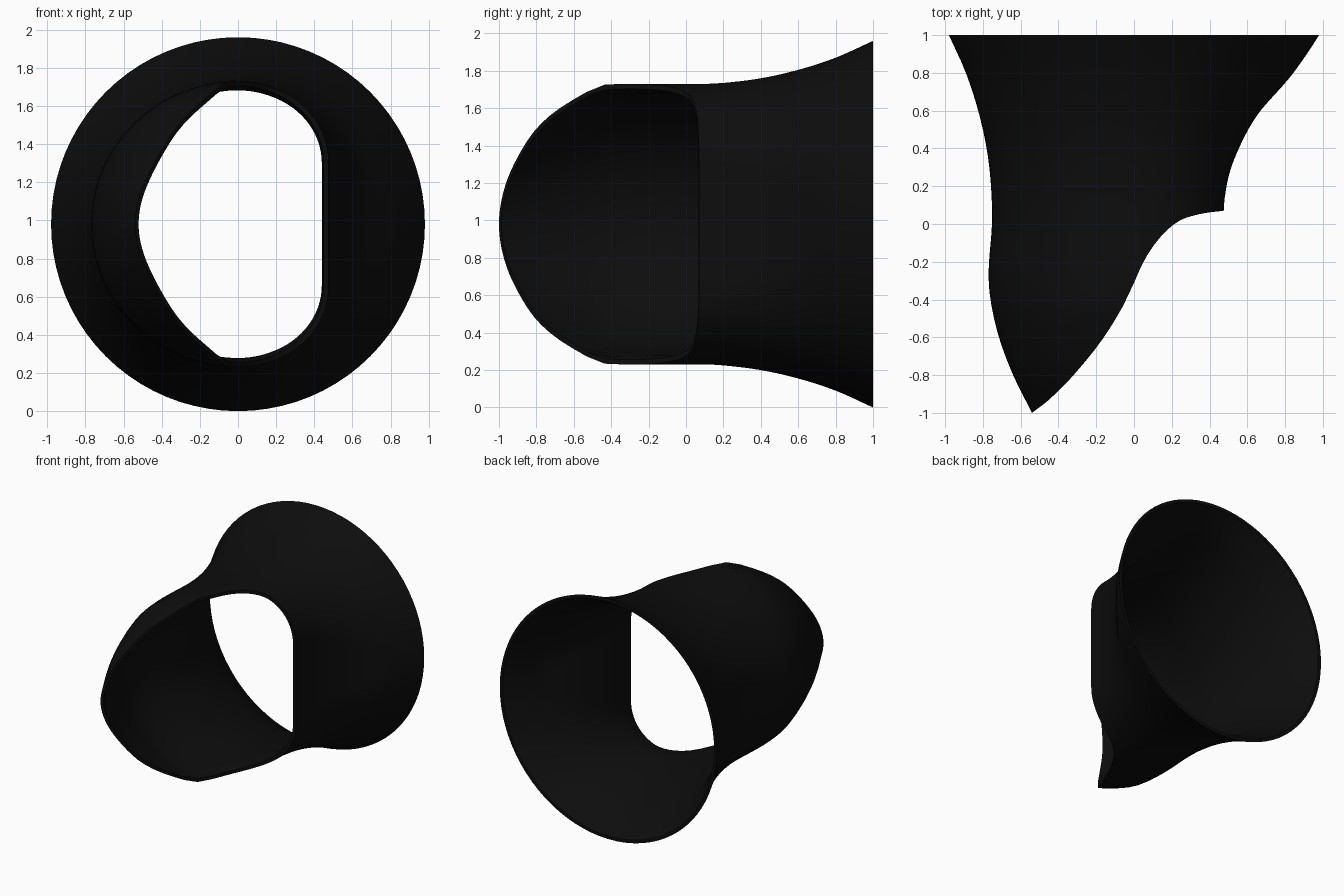
import bpy, bmesh, math

if "Cube" in bpy.data.objects:
    bpy.data.objects.remove(bpy.data.objects["Cube"])

AXIS_Z = 0.98


def curve(points):
    """Smooth cubic interpolation through (position, value) points."""
    n = len(points)
    slopes = []
    for i in range(n):
        a, b = points[max(i - 1, 0)], points[min(i + 1, n - 1)]
        slopes.append((b[1] - a[1]) / (b[0] - a[0]))

    def f(x):
        x = min(max(x, points[0][0]), points[-1][0])
        i = 0
        while i < n - 2 and x > points[i + 1][0]:
            i += 1
        (x0, v0), (x1, v1) = points[i], points[i + 1]
        d = x1 - x0
        t = (x - x0) / d
        return ((2 * t**3 - 3 * t**2 + 1) * v0 + (t**3 - 2 * t**2 + t) * d * slopes[i]
                + (3 * t**2 - 2 * t**3) * v1 + (t**3 - t**2) * d * slopes[i + 1])
    return f


# Section sizes along the tube: left width, right width, half height
left = curve([(-1, .54), (-.8, .64), (-.6, .715), (-.4, .76), (-.25, .77), (0, .752),
              (.2, .757), (.4, .78), (.6, .825), (.8, .89), (1, .98)])
right = curve([(-1, .475), (.07, .475), (.2, .49), (.3, .515), (.4, .555), (.5, .605),
               (.6, .67), (.77, .82), (.9, .915), (1, .98)])
height = curve([(-1, .42), (-.93, .48), (-.8, .59), (-.6, .685), (-.45, .745), (-.35, .75),
                (.1, .75), (.2, .755), (.4, .78), (.6, .825), (.8, .89), (1, .98)])
# Front edge: how far forward the shell reaches across its width
front = curve([(-.54, -1), (-.45, -.93), (-.32, -.8), (-.16, -.6), (-.04, -.4), (.05, -.2),
               (.13, -.08), (.235, .015), (.36, .055), (.475, .07)])

# Around the section: (angle, position on the flat right side from -1 to 1)
Q = 20
around = [(0, k / 4) for k in range(-4, 4)]
around += [(math.pi / 2 * k / Q, 1) for k in range(Q)]
around += [(math.pi / 2 + math.pi * k / (2 * Q), 1) for k in range(2 * Q)]
around += [(-math.pi / 2 + math.pi / 2 * k / Q, -1) for k in range(Q)]


def section(y, angle, side, inset):
    h = height(y)
    c, s = math.cos(angle), math.sin(angle)
    if c < -1e-9:
        return (left(y) - inset) * c, (h - inset) * s
    flat = max(0, .33 * (1 - right(y) / h) / .367)
    flat = min(flat, .33)
    return (right(y) - inset) * c, (h - inset - flat) * s + flat * side


def edge_y(angle, side, inset):
    lo, hi = -1.0, 1.0
    for _ in range(30):
        mid = (lo + hi) / 2
        if mid > front(section(mid, angle, side, inset)[0]):
            hi = mid
        else:
            lo = mid
    return hi


# Shell: outer skin from back rim to front edge, then inner skin back again
STEPS = 28
bm = bmesh.new()
rings = []
skins = [(j / STEPS, False) for j in range(STEPS + 1)]
skins += [(1 - j / STEPS, True) for j in range(STEPS + 1)]
for t, inner in skins:
    # the wall thins towards both open edges
    inset = (.026 + .022 * min(1, t * 8, (1 - t) * 8)) if inner else 0
    ring = []
    for angle, side in around:
        y = 1 + (edge_y(angle, side, inset) - 1) * t
        x, z = section(y, angle, side, inset)
        ring.append(bm.verts.new((x, y, z + AXIS_Z)))
    rings.append(ring)
n = len(around)
for j in range(len(rings)):
    a, b = rings[j], rings[(j + 1) % len(rings)]
    for k in range(n):
        m = (k + 1) % n
        bm.faces.new((a[k], a[m], b[m], b[k]))
bmesh.ops.recalc_face_normals(bm, faces=bm.faces)
mesh = bpy.data.meshes.new("eyecup_shell")
bm.to_mesh(mesh)
bm.free()

rubber = bpy.data.materials.new("black rubber")
rubber.diffuse_color = (.004, .004, .004, 1)
rubber.use_nodes = True
rubber.node_tree.nodes["Principled BSDF"].inputs["Base Color"].default_value = rubber.diffuse_color
mesh.materials.append(rubber)
shell = bpy.data.objects.new("eyecup_shell", mesh)
bpy.context.collection.objects.link(shell)
bpy.context.view_layer.objects.active = shell
shell.select_set(True)
bpy.ops.object.shade_smooth_by_angle(angle=math.radians(40))
